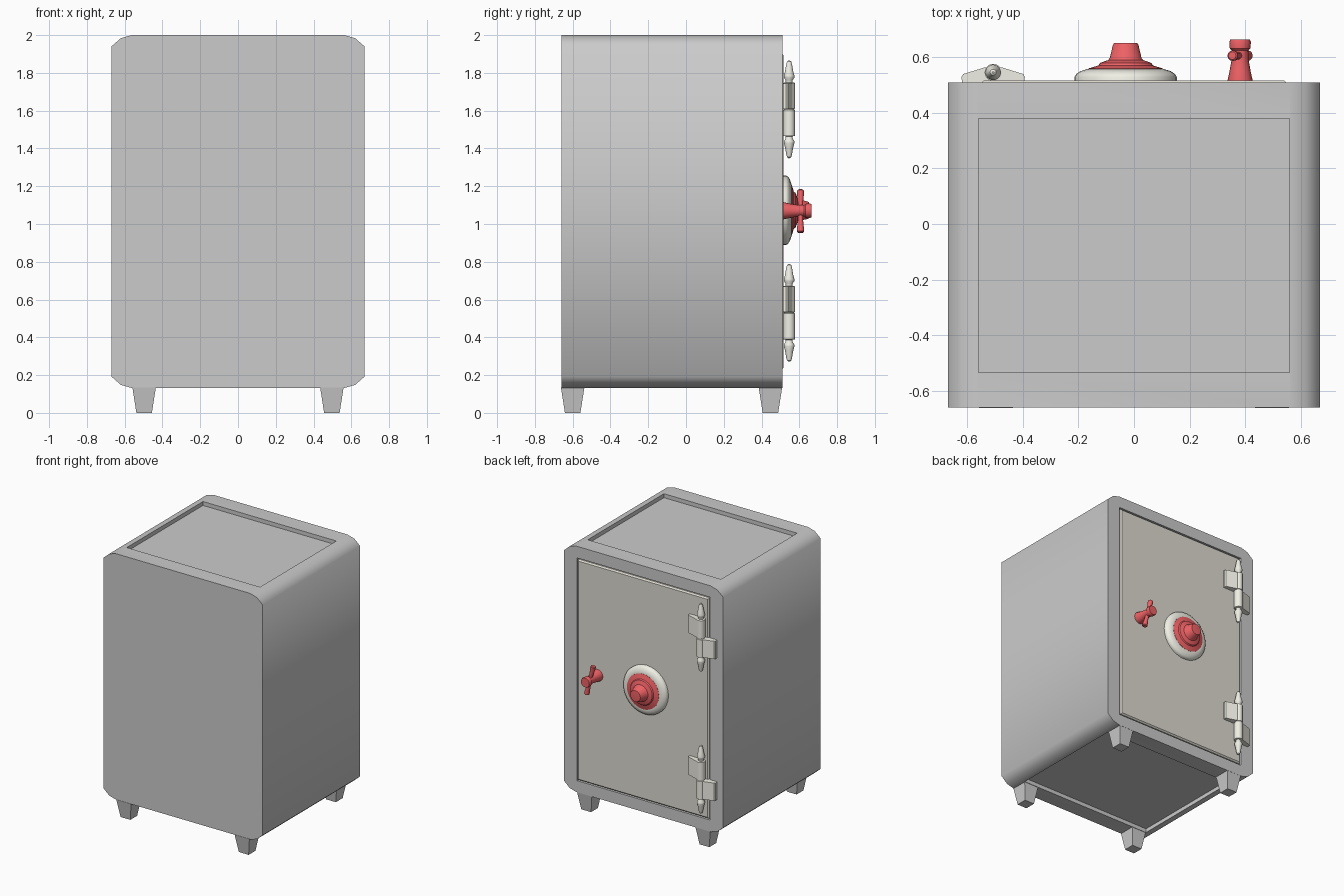
import bpy, bmesh, math
from mathutils import Matrix, Vector

if "Cube" in bpy.data.objects:
    bpy.data.objects.remove(bpy.data.objects["Cube"])


def material(name, rgb):
    m = bpy.data.materials.new(name)
    m.diffuse_color = (*rgb, 1)
    m.use_nodes = True
    m.node_tree.nodes["Principled BSDF"].inputs["Base Color"].default_value = m.diffuse_color
    return m


CREAM = material("cream", (0.88, 0.87, 0.79))
BEIGE = material("beige", (0.73, 0.71, 0.64))
RED = material("red", (0.85, 0.12, 0.13))


def finish(name, bm, mat=None, smooth=None):
    bmesh.ops.recalc_face_normals(bm, faces=bm.faces)
    me = bpy.data.meshes.new(name)
    bm.to_mesh(me)
    bm.free()
    ob = bpy.data.objects.new(name, me)
    bpy.context.collection.objects.link(ob)
    if mat:
        me.materials.append(mat)
    if smooth:
        smooth_by_angle(ob, smooth)
    return ob


def select(ob):
    bpy.ops.object.select_all(action='DESELECT')
    ob.select_set(True)
    bpy.context.view_layer.objects.active = ob


def smooth_by_angle(ob, deg):
    select(ob)
    bpy.ops.object.shade_smooth_by_angle(angle=math.radians(deg))


def loft(bm, rings):
    """Skin matching rings of points and cap both ends."""
    vs = [[bm.verts.new(p) for p in r] for r in rings]
    n = len(vs[0])
    for a, b in zip(vs, vs[1:]):
        for i in range(n):
            bm.faces.new((a[i], a[(i + 1) % n], b[(i + 1) % n], b[i]))
    bm.faces.new(vs[0])
    bm.faces.new(vs[-1])


def rect(x0, x1, y0, y1, z):
    return [(x0, y0, z), (x1, y0, z), (x1, y1, z), (x0, y1, z)]


def box(bm, x0, x1, y0, y1, z0, z1):
    loft(bm, [rect(x0, x1, y0, y1, z0), rect(x0, x1, y0, y1, z1)])


def lathe(name, profile, origin, axis, mat, seg=32, angle=35):
    """Turn (radius, height) points about an axis through origin."""
    q = Vector((0, 0, 1)).rotation_difference(Vector(axis)).to_matrix()
    bm = bmesh.new()
    loft(bm, [[Vector(origin) + q @ Vector((r * math.cos(2 * math.pi * i / seg),
                                            r * math.sin(2 * math.pi * i / seg), h))
               for i in range(seg)] for r, h in profile])
    return finish(name, bm, mat, angle)


# Cabinet: prism with rounded corners, shallow recesses in top, bottom and door side
corner = [(0.67, 1.94), (0.62, 1.984), (0.563, 2.0)]
right = [(x, 2.132 - z) for x, z in reversed(corner)] + corner
outline = right + [(-x, z) for x, z in reversed(right)]
bm = bmesh.new()
loft(bm, [[(x, y, z) for x, z in outline] for y in (-0.66, 0.51)])
body = finish("cabinet", bm)

bm = bmesh.new()
box(bm, -0.56, 0.56, -0.535, 0.38, 1.97, 2.1)
box(bm, -0.56, 0.56, -0.535, 0.38, 0.0, 0.162)
box(bm, -0.56, 0.56, 0.48, 0.6, 0.22, 1.912)
cutter = finish("recess_cutter", bm)
cutter.hide_render = True
mod = body.modifiers.new("recesses", 'BOOLEAN')
mod.operation = 'DIFFERENCE'
mod.solver = 'EXACT'
mod.object = cutter
select(body)
bpy.ops.object.modifier_apply(modifier=mod.name)
bpy.data.objects.remove(cutter)
smooth_by_angle(body, 55)

# Tapered legs
for sx, side in ((-1, "left"), (1, "right")):
    for yc, end in ((-0.6, "front"), (0.447, "back")):
        bm = bmesh.new()
        loft(bm, [rect(sx * 0.497 - h, sx * 0.497 + h, yc - h, yc + h, z)
                  for h, z in ((0.041, 0), (0.062, 0.134))])
        finish(f"{end}_{side}_leg", bm)

# Door panel with bevelled edge
bm = bmesh.new()
box(bm, -0.552, 0.552, 0.47, 0.516, 0.228, 1.904)
bmesh.ops.bevel(bm, geom=[e for e in bm.edges if all(v.co.y > 0.5 for v in e.verts)],
                offset=0.01, segments=1, affect='EDGES')
finish("door", bm, BEIGE)

# Hinges: turned pin with finials and two tapered leaves
HX, HY = -0.507, 0.546
half = [(0.031, 0.004), (0.031, 0.14), (0.018, 0.143), (0.019, 0.155), (0.028, 0.168),
        (0.028, 0.178), (0.022, 0.2), (0.015, 0.24), (0.011, 0.253), (0.003, 0.259)]
pin = [(r, -h) for r, h in reversed(half)] + [(0.027, -0.002), (0.027, 0.002)] + half
for zc, pos in ((1.607, "upper"), (0.53, "lower")):
    lathe(f"{pos}_hinge_pin", pin, (HX, HY, zc), (0, 0, 1), CREAM, 20)
    for s, part in ((1, "door"), (-1, "frame")):
        bm = bmesh.new()
        leaf = [(0, 0.505), (0.112, 0.505), (0.114, 0.53), (0.108, 0.54),
                (0.03, 0.564), (0, 0.564)]
        z0, z1 = (0.003, 0.138) if s > 0 else (-0.138, -0.003)
        loft(bm, [[(HX + s * x, y, zc + z) for x, y in leaf] for z in (z0, z1)])
        finish(f"{pos}_hinge_{part}_leaf", bm, CREAM)

# Dial: cream ring and stepped red knob
DIAL = (-0.03, 0.51, 1.073)
lathe("dial_ring", [(0.184, -0.01), (0.184, 0.02), (0.178, 0.03), (0.163, 0.04),
                    (0.135, 0.049), (0.125, 0.046)], DIAL, (0, 1, 0), CREAM)
lathe("dial_knob", [(0.134, 0.03), (0.134, 0.05), (0.098, 0.061), (0.092, 0.07),
                    (0.07, 0.078), (0.063, 0.08), (0.057, 0.088), (0.046, 0.135),
                    (0.042, 0.141), (0.034, 0.142)], DIAL, (0, 1, 0), RED)

# Door handle: flared stem, end cap and tilted crossbar
HANDLE = (0.382, 0.51, 1.07)
lathe("handle_stem", [(0.046, -0.01), (0.046, 0.004), (0.038, 0.04), (0.031, 0.08),
                      (0.03, 0.115), (0.037, 0.122), (0.039, 0.145), (0.035, 0.155)],
      HANDLE, (0, 1, 0), RED, 16)
tilt = Vector((-0.25, 0, 1)).normalized()
lathe("handle_crossbar", [(0.014, -0.117), (0.019, -0.112), (0.019, -0.1), (0.014, -0.05),
                          (0.014, 0.05), (0.019, 0.1), (0.019, 0.112), (0.014, 0.117)],
      (0.382, 0.606, 1.068), tilt, RED, 12)
